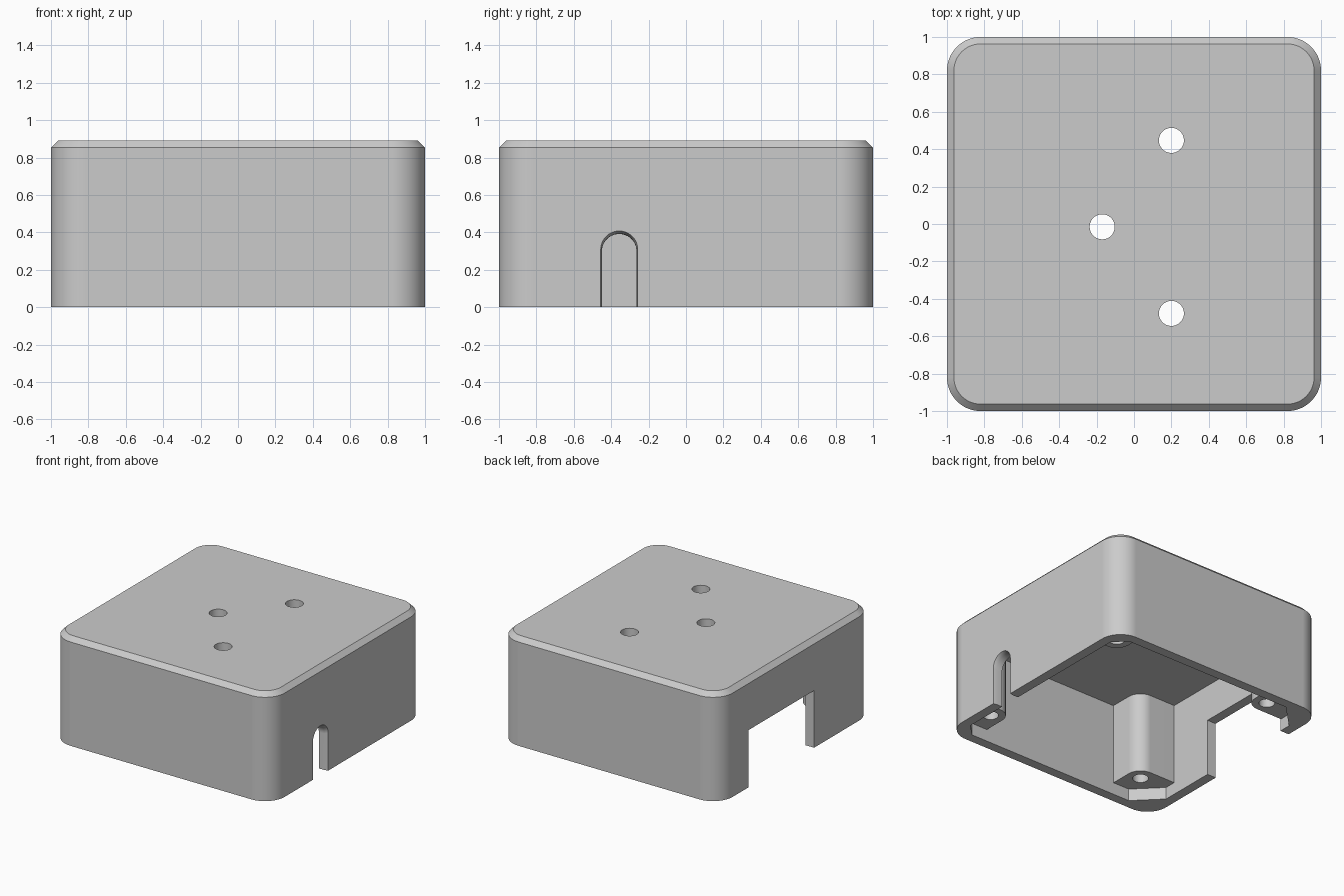
import bpy, bmesh
from math import pi, cos, sin, radians

if "Cube" in bpy.data.objects:
    bpy.data.objects.remove(bpy.data.objects["Cube"], do_unlink=True)

HEIGHT, CEILING, POST_Z = 0.89, 0.77, 0.10
INNER = 0.92            # half width of the cavity
HOLE_Y = 0.74           # screw positions
HOLE_X = {1: 0.79, -1: -0.685}
POST_R = 0.115

grey = bpy.data.materials.new("plain grey")
grey.use_nodes = True
colour = (0.6, 0.6, 0.6, 1)
grey.diffuse_color = colour
grey.node_tree.nodes["Principled BSDF"].inputs["Base Color"].default_value = colour


def arc(cx, cy, r, start, end, n):
    return [(cx + r * cos(radians(start + (end - start) * i / n)),
             cy + r * sin(radians(start + (end - start) * i / n))) for i in range(n + 1)]


def rounded_square(half, r):
    c = half - r
    return (arc(c, c, r, 0, 90, 16) + arc(-c, c, r, 90, 180, 16)
            + arc(-c, -c, r, 180, 270, 16) + arc(c, -c, r, 270, 360, 16))


def loft(name, rings):
    """Solid through matching rings of 3D points, capped at both ends."""
    bm = bmesh.new()
    loops = [[bm.verts.new(p) for p in ring] for ring in rings]
    for a, b in zip(loops, loops[1:]):
        for i in range(len(a)):
            j = (i + 1) % len(a)
            bm.faces.new((a[i], a[j], b[j], b[i]))
    bm.faces.new(loops[0])
    bm.faces.new(loops[-1])
    bmesh.ops.recalc_face_normals(bm, faces=bm.faces)
    mesh = bpy.data.meshes.new(name)
    bm.to_mesh(mesh)
    bm.free()
    mesh.materials.append(grey)
    obj = bpy.data.objects.new(name, mesh)
    bpy.context.collection.objects.link(obj)
    return obj


def prism(name, outline, z0, z1):
    return loft(name, [[(x, y, z) for x, y in outline] for z in (z0, z1)])


def combine(target, other, operation):
    """Apply a boolean and discard the helper."""
    mod = target.modifiers.new("boolean", "BOOLEAN")
    mod.object, mod.operation, mod.solver = other, operation, "EXACT"
    bpy.context.view_layer.objects.active = target
    bpy.ops.object.modifier_apply(modifier=mod.name)
    bpy.data.objects.remove(other, do_unlink=True)


# Outer shell: rounded box with a bevelled top edge
bevel = 0.037
case = loft("enclosure_case", [
    [(x, y, z) for x, y in rounded_square(half, r)]
    for half, r, z in ((1, 0.18, 0), (1, 0.18, HEIGHT - bevel),
                       (1 - bevel, 0.18 - bevel, HEIGHT))])

# Cavity open at the bottom, corners cut off around the screw posts
w, a, b = INNER, INNER - 0.10, INNER - 0.20
cavity = prism("cavity", [(w, -a), (w, a), (a, w), (-b, w), (-w, b),
                          (-w, -b), (-b, -w), (a, -w)], -0.1, CEILING)
combine(case, cavity, "DIFFERENCE")

# Four corner screw posts, rounded towards the middle, with blind holes
for sx in (1, -1):
    for sy in (1, -1):
        hx, hy, edge = abs(HOLE_X[sx]), HOLE_Y, INNER + 0.008
        outline = arc(hx, hy, POST_R, 180, 270, 12)
        outline += [(edge, hy - POST_R), (edge, edge), (hx - POST_R, edge)]
        post = prism("post", [(x * sx, y * sy) for x, y in outline], POST_Z, CEILING + 0.02)
        combine(case, post, "UNION")
        bore = prism("bore", arc(hx * sx, hy * sy, 0.06, 0, 352.5, 47), 0, 0.55)
        combine(case, bore, "DIFFERENCE")

# Three round holes through the lid
for x, y in ((0.2, 0.447), (-0.17, -0.015), (0.2, -0.478)):
    drill = prism("drill", arc(x, y, 0.067, 0, 352.5, 47), CEILING - 0.1, 1)
    combine(case, drill, "DIFFERENCE")

# Arched cable slot in the +x wall, slightly flared outwards
slot_y = -0.357


def slot_ring(x, r, top):
    pts = arc(slot_y, top - r, r, 0, 180, 24)
    pts += [(slot_y - r, -0.1), (slot_y + r, -0.1)]
    return [(x, y, z) for y, z in pts]


slot = loft("slot", [slot_ring(0.86, 0.092, 0.39), slot_ring(0.97, 0.093, 0.392),
                     slot_ring(1.005, 0.1, 0.41)])
combine(case, slot, "DIFFERENCE")

# Wide rectangular opening in the -x wall
opening = prism("opening", [(-1.1, -0.235), (-0.88, -0.235), (-0.88, 0.62), (-1.1, 0.62)],
                -0.1, 0.47)
combine(case, opening, "DIFFERENCE")

# Smooth curved walls, crisp edges
bpy.ops.object.select_all(action="DESELECT")
case.select_set(True)
bpy.context.view_layer.objects.active = case
bpy.ops.object.shade_smooth_by_angle(angle=radians(30))
weighted = case.modifiers.new("weighted normals", "WEIGHTED_NORMAL")
weighted.keep_sharp = True
